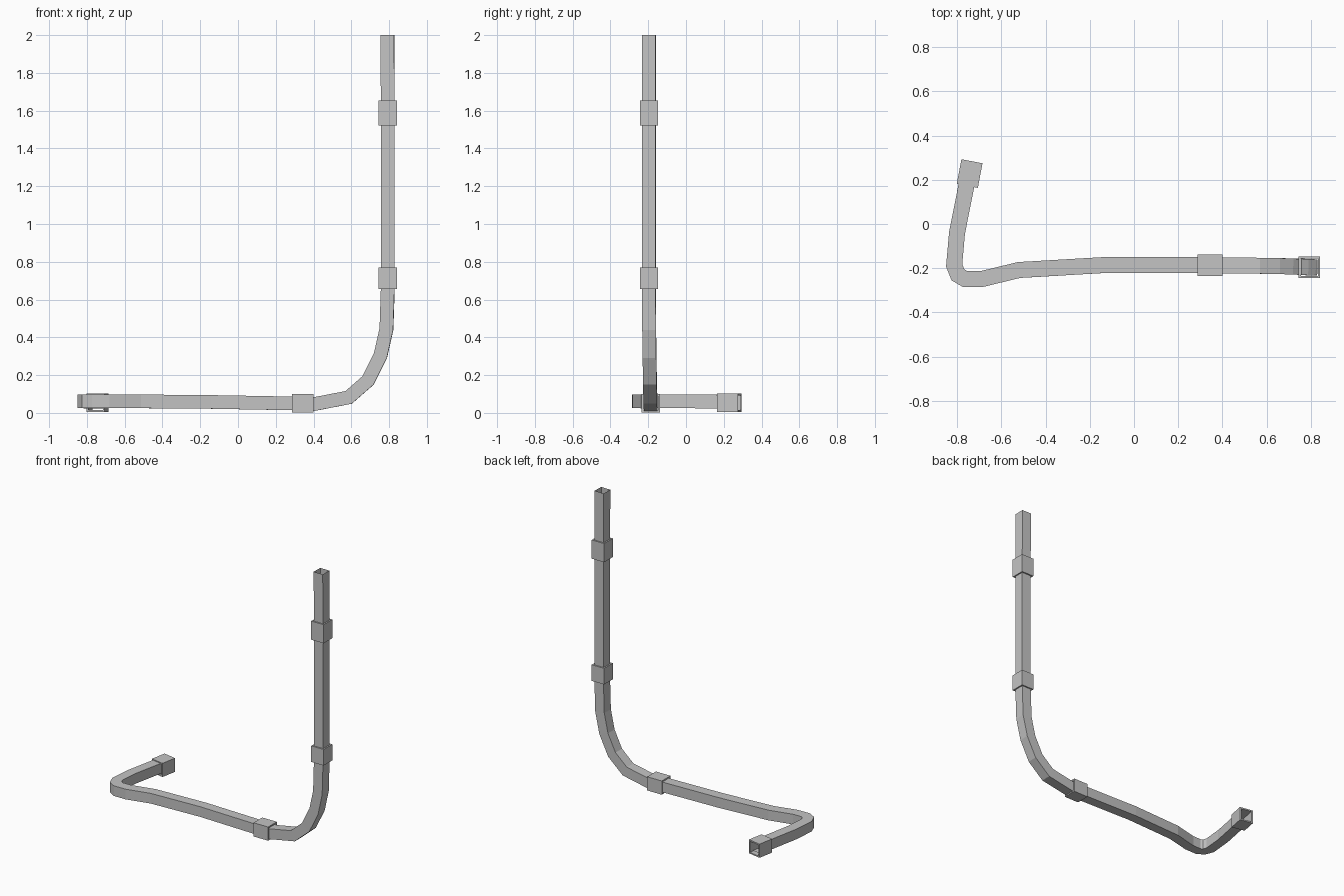
import bpy, bmesh
from mathutils import Vector

if "Cube" in bpy.data.objects:
    bpy.data.objects.remove(bpy.data.objects["Cube"])

metal = bpy.data.materials.new("light_grey_metal")
metal.diffuse_color = (0.55, 0.55, 0.55, 1)
metal.use_nodes = True
metal.node_tree.nodes["Principled BSDF"].inputs["Base Color"].default_value = metal.diffuse_color


def skin_rings(name, rings, closed=False):
    """Join successive four-cornered rings into a flat-faced mesh."""
    bm = bmesh.new()
    vs = [[bm.verts.new(p) for p in ring] for ring in rings]
    n = len(vs)
    for i in range(n if closed else n - 1):
        a, b = vs[i], vs[(i + 1) % n]
        for k in range(4):
            j = (k + 1) % 4
            bm.faces.new((a[k], a[j], b[j], b[k]))
    bm.normal_update()
    if closed:
        bmesh.ops.recalc_face_normals(bm, faces=bm.faces)
    else:
        # make the open tube face outwards
        f = bm.faces[:][0]
        mid = sum((Vector(p) for r in rings[:2] for p in r), Vector()) / 8
        if f.normal.dot(f.calc_center_median() - mid) < 0:
            bmesh.ops.reverse_faces(bm, faces=bm.faces[:])
    me = bpy.data.meshes.new(name)
    bm.to_mesh(me)
    bm.free()
    me.materials.append(metal)
    ob = bpy.data.objects.new(name, me)
    bpy.context.collection.objects.link(ob)
    return ob


def square(centre, side, up, half):
    return [centre + side * (a * half) + up * (b * half)
            for a, b in ((-1, -1), (1, -1), (1, 1), (-1, 1))]


# square pipe with mitred bends, from the floor end to the open top
path = [Vector(p) for p in (
    (-0.739, 0.265, 0.060), (-0.758, 0.172, 0.060), (-0.800, -0.040, 0.061),
    (-0.813, -0.187, 0.061), (-0.796, -0.230, 0.061), (-0.763, -0.249, 0.061),
    (-0.685, -0.248, 0.061), (-0.520, -0.208, 0.061), (-0.143, -0.186, 0.058),
    (0.300, -0.186, 0.050), (0.405, -0.187, 0.047), (0.586, -0.189, 0.082),
    (0.689, -0.191, 0.172), (0.754, -0.193, 0.302), (0.786, -0.195, 0.444),
    (0.793, -0.196, 0.660), (0.793, -0.196, 1.640), (0.791, -0.196, 2.000))]
Z = Vector((0, 0, 1))
dirs = [(b - a).normalized() for a, b in zip(path, path[1:])]
side = dirs[0].cross(Z).normalized()
ring = square(path[0], side, side.cross(dirs[0]), 0.036)
rings = [ring]
for i in range(1, len(path)):
    d = dirs[i - 1]
    normal = d + dirs[i] if i < len(dirs) else d
    ring = [p + d * ((path[i] - p).dot(normal) / d.dot(normal)) for p in ring]
    rings.append(ring)
skin_rings("square_pipe", rings)


# hollow collars around the pipe
def collar(name, centre, axis, side, length):
    axis, side, c = Vector(axis).normalized(), Vector(side), Vector(centre)
    side = (side - axis * side.dot(axis)).normalized()
    up = axis.cross(side)
    a, b = c - axis * length / 2, c + axis * length / 2
    skin_rings(name, [square(a, side, up, 0.039), square(a, side, up, 0.0485),
                      square(b, side, up, 0.0485), square(b, side, up, 0.039)], True)


collar("upper_collar", (0.793, -0.196, 1.587), (0, 0, 1), (1, 0, 0), 0.132)
collar("lower_collar", (0.793, -0.196, 0.713), (0, 0, 1), (1, 0, 0), 0.114)
collar("floor_collar", (0.343, -0.186, 0.051), (1, 0, 0), (0, 1, 0), 0.114)
collar("end_collar", (-0.743, 0.228, 0.054), (0.021, 0.111, 0), (1, 0, 0), 0.113)
